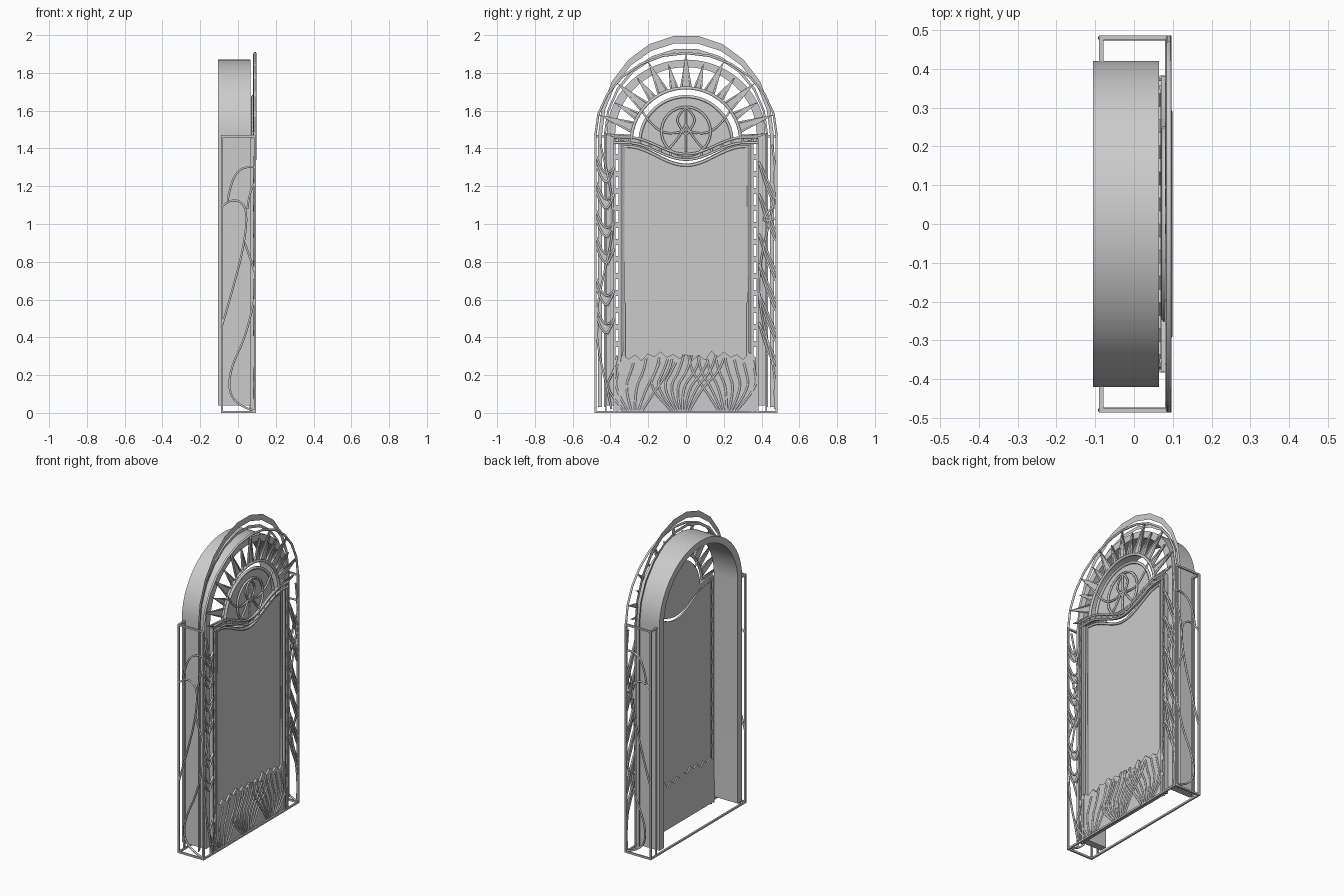
import bpy, bmesh, random
from math import sin, cos, pi, radians

if "Cube" in bpy.data.objects:
    bpy.data.objects.remove(bpy.data.objects["Cube"])
random.seed(4)


def plate(name, polys, x0, x1):
    """Flat pieces drawn as (y, z) outlines, extruded from x0 to x1."""
    bm = bmesh.new()
    for pts in polys:
        f = bm.faces.new([bm.verts.new((x0, y, z)) for y, z in pts])
        if x1 != x0:
            r = bmesh.ops.extrude_face_region(bm, geom=[f])
            vs = [g for g in r['geom'] if isinstance(g, bmesh.types.BMVert)]
            bmesh.ops.translate(bm, vec=(x1 - x0, 0, 0), verts=vs)
    bmesh.ops.recalc_face_normals(bm, faces=bm.faces)
    me = bpy.data.meshes.new(name)
    bm.to_mesh(me)
    bm.free()
    ob = bpy.data.objects.new(name, me)
    bpy.context.collection.objects.link(ob)
    return ob


def rods(name, lines, r, smooth=False, closed=False):
    """Thin round strips along lists of 3D points, as one mesh."""
    cu = bpy.data.curves.new(name, 'CURVE')
    cu.dimensions = '3D'
    cu.bevel_depth = r
    cu.bevel_resolution = 1
    cu.use_fill_caps = True
    for pts in lines:
        s = cu.splines.new('NURBS' if smooth else 'POLY')
        s.points.add(len(pts) - 1)
        for p, c in zip(s.points, pts):
            p.co = (*c, 1)
        s.use_cyclic_u = closed
        if smooth:
            s.use_endpoint_u = True
            s.order_u = 3
            s.resolution_u = 4
    ob = bpy.data.objects.new(name, cu)
    bpy.context.collection.objects.link(ob)
    bpy.ops.object.select_all(action='DESELECT')
    ob.select_set(True)
    bpy.context.view_layer.objects.active = ob
    bpy.ops.object.convert(target='MESH')
    return bpy.context.object


def bars(name, boxes):
    """Axis-aligned boxes given as (x0, x1, y0, y1, z0, z1)."""
    polys = bmesh.new()
    for x0, x1, y0, y1, z0, z1 in boxes:
        vs = bmesh.ops.create_cube(polys, size=1)['verts']
        for v in vs:
            v.co = ((x0 + x1) / 2 + v.co.x * (x1 - x0),
                    (y0 + y1) / 2 + v.co.y * (y1 - y0),
                    (z0 + z1) / 2 + v.co.z * (z1 - z0))
    me = bpy.data.meshes.new(name)
    polys.to_mesh(me)
    polys.free()
    ob = bpy.data.objects.new(name, me)
    bpy.context.collection.objects.link(ob)
    return ob


def arc(a, b, zc, n, t0=0, t1=180):
    return [(a * cos(radians(t0 + (t1 - t0) * i / n)),
             zc + b * sin(radians(t0 + (t1 - t0) * i / n))) for i in range(n + 1)]


def arch(a, b, zc, z0, n):
    return [(a, z0)] + arc(a, b, zc, n) + [(-a, z0)]


def on(x, pts):
    return [(x, y, z) for y, z in pts]


def wave(y, base, dip):
    return base - dip * (0.5 + 0.5 * cos(pi * y / 0.31) if abs(y) < 0.31 else 0)


def wave_line(base, dip, h, n=28):
    return [(-h + 2 * h * i / n, wave(-h + 2 * h * i / n, base, dip)) for i in range(n + 1)]


# deep arched shell, open at the back
shell = plate("arched_shell", [arch(.42, .40, 1.47, .04, 48) + arch(.375, .36, 1.47, .04, 48)[::-1]],
              -.105, .065)
bpy.ops.object.select_all(action='DESELECT')
shell.select_set(True)
bpy.context.view_layer.objects.active = shell
bpy.ops.object.shade_smooth_by_angle(angle=radians(30))

# paper-thin faceted outer arch bands
plate("outer_band", [arch(.465, .53, 1.47, .03, 11) + arch(.445, .49, 1.47, .03, 11)[::-1]], .04, .04)
plate("inner_band", [arch(.435, .46, 1.47, .03, 11) + arch(.425, .44, 1.47, .03, 11)[::-1]], .03, .03)

# box-shaped bar frame around the base
t = .011
frame = []
for s in (-1, 1):
    ya, yb = sorted((s * .485, s * (.485 - t)))
    yc, yd = sorted((s * .485, s * .42))
    for x in (-.09, .085):
        frame.append((x, x + t, ya, yb, 0, 1.47))
    for z in (0, 1.47 - t):
        frame.append((-.09, .096, ya, yb, z, z + t))
        frame.append((-.09, -.09 + t, yc, yd, z, z + t))
    frame.append((-.09, -.09 + t, s * .425 - .004, s * .425 + .004, 0, 1.47))
frame += [(x, x + t, -.48, .48, 0, t) for x in (-.09, .085)]
bars("base_frame", frame)

# main glass pane, with wavy top, and its border bars
plate("main_pane", [[(-.345, .2)] + wave_line(1.425, .105, .345) + [(.345, .2)]], .068, .074)
pane = [(-.328, .28)] + wave_line(1.41, .10, .328) + [(.328, .28)]
rods("pane_border", [on(.078, pane)], .008)
uprights = []
for s in (-1, 1):
    for y, w in ((.352, .006), (.378, .005)):
        uprights.append((.066, .092, s * y - w, s * y + w, 0, 1.45))
    for i in range(12):
        z = .35 + i * .09
        uprights.append((.07, .086, s * .365 - .01, s * .365 + .01, z, z + .03))
bars("pane_uprights", uprights)

# beaded wavy lintel
up, low = wave_line(1.46, .09, .38), wave_line(1.43, .09, .38)
rods("lintel_lines", [on(.09, up), on(.09, low)], .007)
plate("lintel_strip", [up + low[::-1]], .07, .084)
rods("lintel_beads", [[(.088, *up[i]), (.088, *low[i])] for i in range(1, 28, 2)], .006)

# half-round window with emblem lines
disc = arc(.245, .245, 1.43, 28, 6, 174)
plate("half_disc", [disc + wave_line(1.44, .09, .243)], .07, .076)
rods("half_disc_rings", [on(.08, disc), on(.09, arc(.29, .29, 1.43, 32, 4, 176))], .009)
rods("emblem_ring", [on(.086, arc(.13, .13, 1.49, 28, 0, 347))], .007, closed=True)
petals = [[(.086, 0, 1.62), (.086, 0, 1.54), (.086, 0, 1.38)]]
for s in (-1, 1):
    petals.append(on(.086, [(s * .235, 1.60), (s * .17, 1.50), (s * .06, 1.47), (0, 1.50)]))
    petals.append(on(.086, [(0, 1.62), (s * .05, 1.57), (s * .04, 1.52), (0, 1.47)]))
    petals.append(on(.086, [(0, 1.53), (s * .03, 1.46), (s * .09, 1.40)]))
rods("emblem_lines", petals, .006, smooth=True)

# sunburst rays and outer rim
rays, edges, tips = [], [], []
N = 14
for i in range(N + 1):
    a = radians(4 + 172 * i / N)
    k = 1 if i % 2 else .9
    tip = (.48 * cos(a) * k, 1.45 + .45 * sin(a) * k)
    d = radians(5 if i % 2 else 3.5)
    b0, b1 = [(.295 * cos(a + q), 1.43 + .295 * sin(a + q)) for q in (-d, d)]
    rays.append([b0, tip, b1])
    edges.append(on(.09, [b0, tip, b1]))
plate("sun_ray_panes", rays, .08, .088)
rods("sun_ray_edges", edges, .006)
rods("sunburst_rim", [on(.09, arc(.48, .435, 1.47, 12))], .007)

# leafy relief along the bottom
top = []
for i in range(23):
    y = -.37 + .74 * i / 22
    top.append((y, random.uniform(.305, .33) if i % 2 else random.uniform(.275, .30)))
plate("leaf_relief", [[(-.375, .01)] + top + [(.375, .01)]], .06, .086)
ribs = []
for base, lean, n in ((-.28, .12, 6), (-.03, .2, 9), (.22, -.12, 8)):
    for i in range(n):
        f = i / (n - 1) * 2 - 1
        end = base + f * .17 + lean * .3
        end = max(-.365, min(.365, end))
        ribs.append(on(.087, [(base + f * .05, .015), (base + f * .14 - lean * .15, .13),
                              (end - lean * .1, .22), (end, random.uniform(.26, .31))]))
rods("leaf_ribs", ribs, .006, smooth=True)

# vines and leaves climbing the front side strips
leaves, stems = [], []
for s, heights in ((-1, (.47, .62, .84, .98, 1.13, 1.27)), (1, (.35, .5, .66, .82, 1.03, 1.2))):
    stems.append(on(.09, [(s * (.43 + .045 * sin(z * 5.5 + s)), z) for z in
                          [.02 + 1.4 * i / 14 for i in range(15)]]))
    for h in heights:
        if s < 0:
            vein = [(-.475, h + .09), (-.45, h + .02), (-.41, h - .01), (-.38, h + .03)]
        else:
            vein = [(.475, h - .07), (.45, h - .01), (.42, h + .06), (.385, h + .13)]
        stems.append(on(.09, vein))
        stems.append(on(.09, [(y, z - .05 * (i != 3)) for i, (y, z) in enumerate(vein)]))
        leaves.append(vein + [(y, z - .05) for y, z in vein[2::-1]])
stems.append(on(.09, [(.475, 1.1), (.43, 1.07), (.40, 1.0), (.475, 1.03)]))
plate("front_leaves", leaves, .08, .086)
rods("front_vines", stems, .006, smooth=True)

# vines wrapped over the two outer sides
side = ([(-.088, .45), (-.02, .68), (.035, .9), (.05, 1.08), (.0, 1.13), (-.055, 1.12), (-.088, 1.09)],
        [(.09, 1.3), (.02, 1.31), (-.04, 1.22), (-.055, 1.12)],
        [(.09, .62), (.05, .42), (-.04, .24), (-.05, .1), (.02, .03), (.09, .01)],
        [(.035, .9), (.065, .82), (.09, .74)],
        [(.05, 1.08), (.06, 1.18), (.09, 1.22)])
rods("side_vines", [[(x, s * .479, z) for x, z in line] for s in (-1, 1) for line in side],
     .006, smooth=True)
